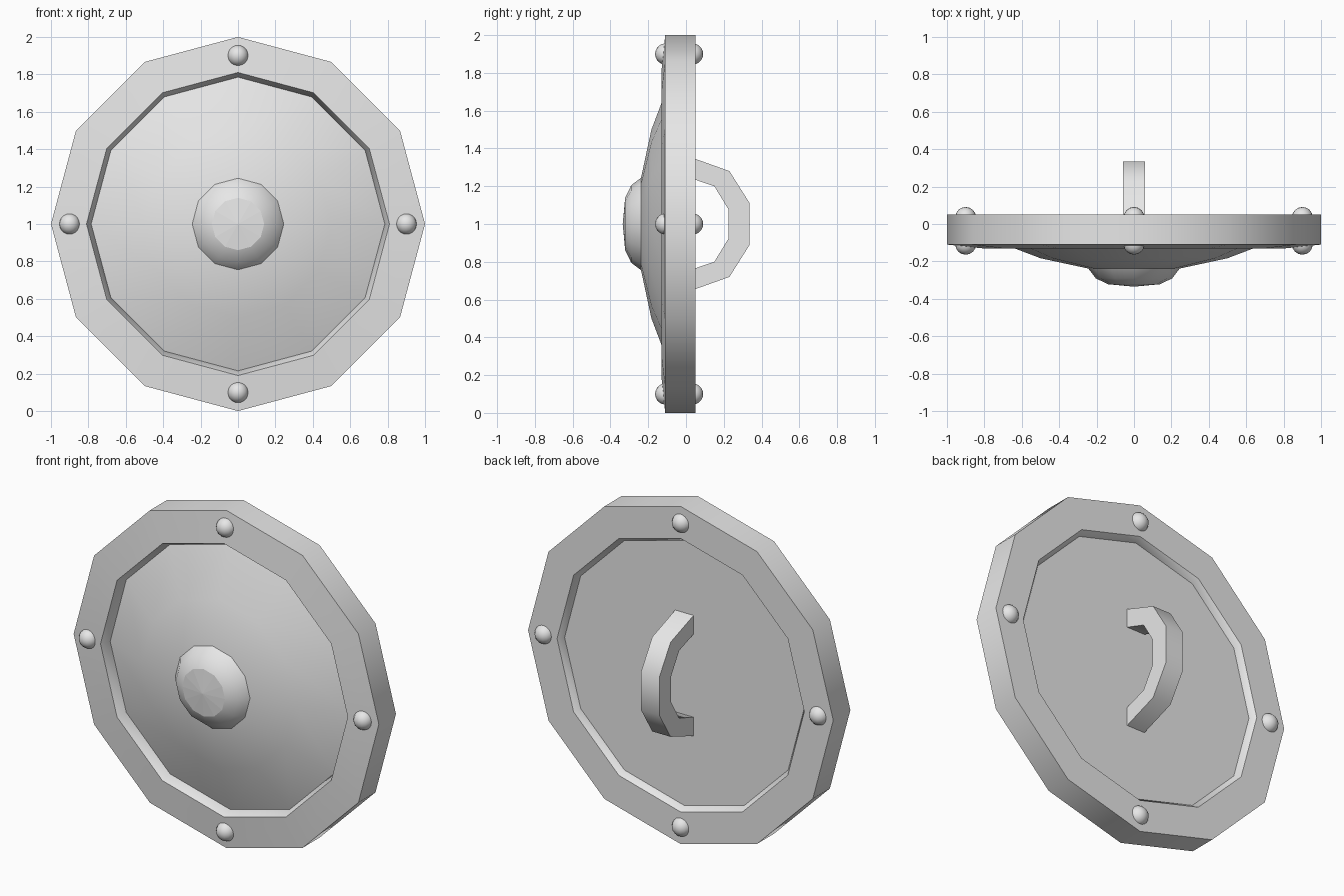
import bpy, bmesh, math
from mathutils import Vector

if "Cube" in bpy.data.objects:
    bpy.data.objects.remove(bpy.data.objects["Cube"], do_unlink=True)

grey = bpy.data.materials.new("plain grey")
grey.use_nodes = True
grey.diffuse_color = (0.8, 0.8, 0.8, 1)
grey.node_tree.nodes["Principled BSDF"].inputs["Base Color"].default_value = grey.diffuse_color
SIDES = 12
CENTRE = Vector((0, 0, 1))


def finish(name, bm, angle):
    """Turn a bmesh into a shaded, coloured object."""
    bmesh.ops.recalc_face_normals(bm, faces=bm.faces)
    mesh = bpy.data.meshes.new(name)
    bm.to_mesh(mesh)
    bm.free()
    mesh.materials.append(grey)
    ob = bpy.data.objects.new(name, mesh)
    bpy.context.collection.objects.link(ob)
    bpy.ops.object.select_all(action='DESELECT')
    ob.select_set(True)
    bpy.context.view_layer.objects.active = ob
    bpy.ops.object.shade_smooth_by_angle(angle=math.radians(angle))
    return ob


def revolve(name, profile, closed, angle=35):
    """Spin (radius, y) points around the shield's front-back axis."""
    bm = bmesh.new()
    verts = [bm.verts.new(CENTRE + Vector((r, y, 0))) for r, y in profile]
    pairs = list(zip(verts, verts[1:]))
    if closed:
        pairs.append((verts[-1], verts[0]))
    edges = [bm.edges.new(p) for p in pairs]
    bmesh.ops.spin(bm, geom=verts + edges, cent=CENTRE, axis=(0, 1, 0),
                   angle=math.tau, steps=SIDES)
    bmesh.ops.remove_doubles(bm, verts=bm.verts, dist=0.0005)
    return finish(name, bm, angle)


# Rim with bevelled inner wall
revolve("rim", [(1, -0.11), (1, 0.05), (0.81, 0.05), (0.785, 0.015),
                (0.785, -0.075), (0.81, -0.13)], True)

# Domed front with a flat back
revolve("shield_face", [(0, -0.25), (0.25, -0.237), (0.5, -0.183),
                        (0.79, -0.073), (0.79, 0.015), (0, 0.015)], False)

# Central boss with a faceted cap
boss = revolve("boss", [(0, -0.335), (0.14, -0.322), (0.205, -0.29),
                        (0.245, -0.237), (0.245, -0.2)], False)
for face in boss.data.polygons:
    if face.center.y < -0.322:
        face.use_smooth = False

# Rivets on both sides of the rim
for number in range(4):
    a = number * math.pi / 2
    for side, y in (("front", -0.108), ("back", 0.035)):
        bpy.ops.mesh.primitive_uv_sphere_add(
            segments=16, ring_count=10, radius=0.056,
            location=(0.9 * math.cos(a), y, 1 + 0.9 * math.sin(a)))
        rivet = bpy.context.object
        rivet.name = f"{side}_rivet_{number + 1}"
        rivet.data.materials.append(grey)
        bpy.ops.object.shade_smooth()

# Grip: half profile mirrored top to bottom, then given width
outer = [(0.012, 0.358), (0.23, 0.28), (0.335, 0.113)]
inner = [(0.012, 0.247), (0.15, 0.2), (0.225, 0.077)]
outer += [(y, -z) for y, z in reversed(outer)]
inner += [(y, -z) for y, z in reversed(inner)]
bm = bmesh.new()
rows = [[[bm.verts.new((x, y, 1 + z)) for y, z in line] for line in (outer, inner)]
        for x in (-0.06, 0.06)]
(lo, li), (ro, ri) = rows
for a, b in ((lo, li), (ro, ri), (lo, ro), (li, ri)):
    for i in range(len(a) - 1):
        bm.faces.new((a[i], a[i + 1], b[i + 1], b[i]))
for i in (0, -1):
    bm.faces.new((lo[i], ro[i], ri[i], li[i]))
finish("grip", bm, 42)
